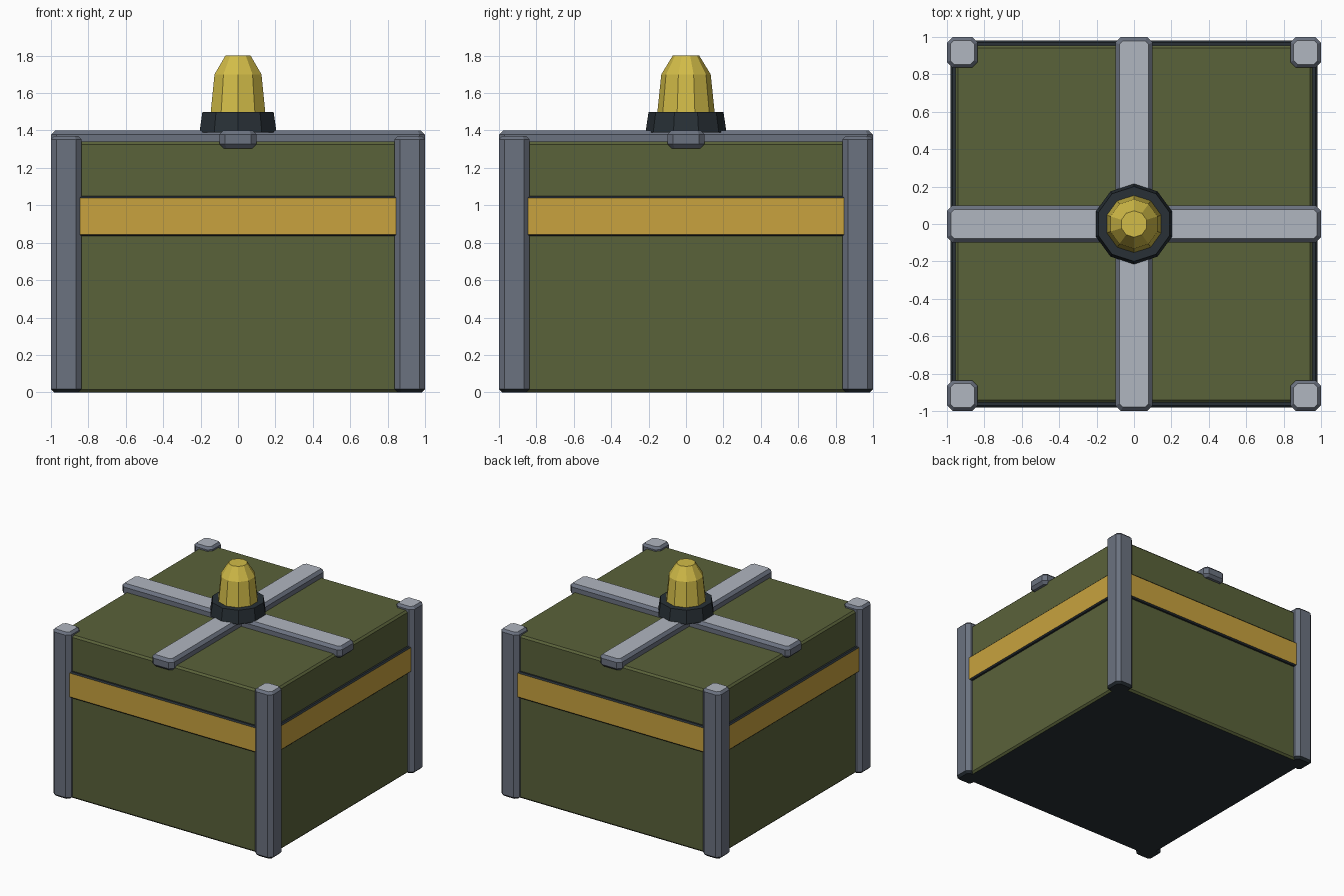
import bpy, bmesh
from math import sin, cos, tau

old = bpy.data.objects.get("Cube")
if old:
    bpy.data.objects.remove(old)


def material(name, hex_code):
    def linear(c):
        return c / 12.92 if c <= 0.04045 else ((c + 0.055) / 1.055) ** 2.4
    rgb = [linear(int(hex_code[i:i + 2], 16) / 255) for i in (0, 2, 4)]
    mat = bpy.data.materials.new(name)
    mat.use_nodes = True
    mat.diffuse_color = (*rgb, 1)
    bsdf = mat.node_tree.nodes["Principled BSDF"]
    bsdf.inputs["Base Color"].default_value = (*rgb, 1)
    bsdf.inputs["Roughness"].default_value = 0.8
    return mat


green = material("olive green", "5A623A")
steel = material("steel grey", "6B7280")
pale = material("pale grey", "B0B6C0")
dark = material("charcoal", "283036")
amber = material("amber", "C8A23E")
gold = material("gold", "D2BC48")


def finish(name, bm, mats, rule=None):
    """Turn a bmesh into an object, colouring its faces by a rule."""
    bmesh.ops.recalc_face_normals(bm, faces=bm.faces)
    bm.normal_update()
    if rule:
        for f in bm.faces:
            f.material_index = rule(f)
    mesh = bpy.data.meshes.new(name)
    bm.to_mesh(mesh)
    bm.free()
    for m in mats:
        mesh.materials.append(m)
    obj = bpy.data.objects.new(name, mesh)
    bpy.context.collection.objects.link(obj)
    return obj


def chamfer(bm, edges, width):
    bmesh.ops.bevel(bm, geom=edges, offset=width, offset_type='OFFSET',
                    segments=1, affect='EDGES', profile=0.5)


def box(x, y, z0, z1, sx, sy, corner, rim):
    """Box with chamfered upright edges, then chamfered top and bottom rims."""
    bm = bmesh.new()
    bmesh.ops.create_cube(bm, size=1)
    for v in bm.verts:
        v.co = (x + v.co.x * sx, y + v.co.y * sy, z0 if v.co.z < 0 else z1)
    if corner:
        chamfer(bm, [e for e in bm.edges
                     if abs(e.verts[0].co.z - e.verts[1].co.z) > 0.01], corner)
    chamfer(bm, [e for e in bm.edges
                 if abs(e.verts[0].co.z - e.verts[1].co.z) < 0.001], rim)
    return bm


def lathe(name, profile, mat, sides=10):
    """Faceted solid of revolution with a corner pointing along y."""
    bm = bmesh.new()
    rings = [[bm.verts.new((r * sin(tau * i / sides), r * cos(tau * i / sides), z))
              for i in range(sides)] for r, z in profile]
    for a, b in zip(rings, rings[1:]):
        for i in range(sides):
            j = (i + 1) % sides
            bm.faces.new((a[i], a[j], b[j], b[i]))
    bm.faces.new(rings[0])
    bm.faces.new(rings[-1])
    return finish(name, bm, [mat])


# Crate body with a dark underside
finish("crate_body", box(0, 0, 0, 1.34, 1.91, 1.91, 0.015, 0.015), [green, dark],
       lambda f: int(f.normal.z < -0.9))

# Raised band: amber sides with dark top and bottom edges
finish("side_band", box(0, 0, 0.835, 1.05, 1.96, 1.96, 0, 0.01), [dark, amber],
       lambda f: int(abs(f.normal.z) < 0.1))


# Steel with pale upper faces, optionally dark feet
def steel_rule(f):
    if f.normal.z > 0.9:
        return 1
    return 2 if f.normal.z < -0.1 and f.calc_center_median().z < 0.05 else 0


# Corner posts
for sx, side in ((1, "left"), (-1, "right")):
    for sy, end in ((-1, "front"), (1, "back")):
        finish(f"{end}_{side}_post",
               box(sx * 0.918, sy * 0.918, 0, 1.37, 0.164, 0.164, 0.03, 0.018),
               [steel, pale, dark], steel_rule)

# Crossed straps over the lid
for name, sx, sy in (("lid_strap_across", 2, 0.2), ("lid_strap_lengthwise", 0.2, 2)):
    finish(name, box(0, 0, 1.305, 1.4, sx, sy, 0.03, 0.022), [steel, pale], steel_rule)

# Lid knob and its collar
lathe("knob_collar", [(0.215, 1.39), (0.215, 1.4), (0.2, 1.5)], dark)
lathe("knob", [(0.153, 1.48), (0.153, 1.5), (0.132, 1.7), (0.071, 1.8)], gold)
